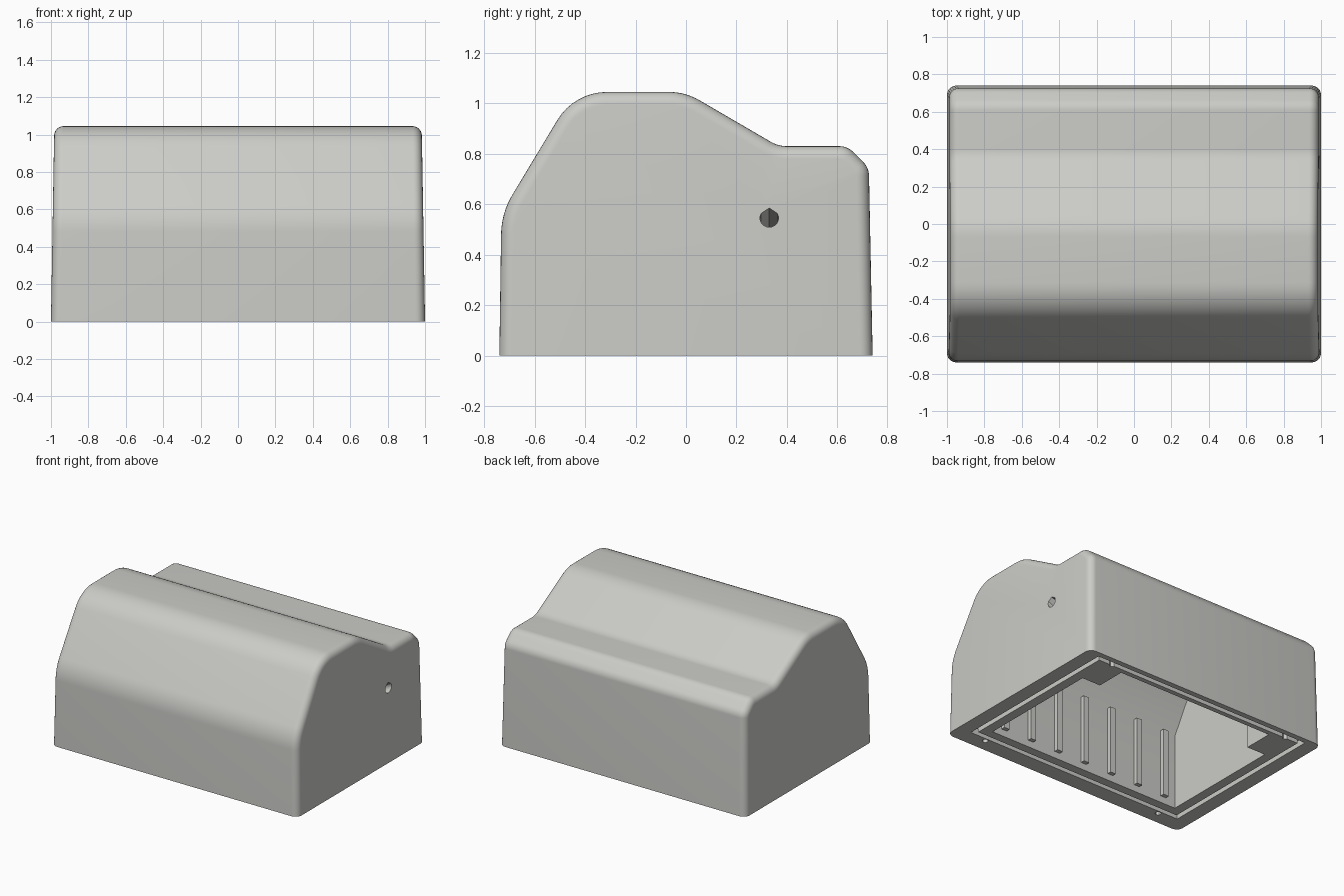
import bpy, bmesh, math
from mathutils import Vector

if "Cube" in bpy.data.objects:
    bpy.data.objects.remove(bpy.data.objects["Cube"])

shell_grey = bpy.data.materials.new("warm_light_grey")
shell_grey.diffuse_color = (0.6, 0.6, 0.575, 1)
shell_grey.use_nodes = True
shell_grey.node_tree.nodes["Principled BSDF"].inputs["Base Color"].default_value = shell_grey.diffuse_color


def make(name, verts, faces):
    """Mesh object with outward normals and the shell colour."""
    mesh = bpy.data.meshes.new(name)
    mesh.from_pydata(verts, [], faces)
    bm = bmesh.new()
    bm.from_mesh(mesh)
    bmesh.ops.recalc_face_normals(bm, faces=bm.faces)
    bm.to_mesh(mesh)
    bm.free()
    mesh.materials.append(shell_grey)
    obj = bpy.data.objects.new(name, mesh)
    bpy.context.collection.objects.link(obj)
    return obj


def loft(name, rings, closed=False):
    """Join equal rings of points; cap the ends or close into a loop."""
    n = len(rings[0])
    verts = [p for ring in rings for p in ring]
    faces = []
    for i in range(len(rings) if closed else len(rings) - 1):
        a, b = i * n, (i + 1) % len(rings) * n
        faces += [(a + j, a + (j + 1) % n, b + (j + 1) % n, b + j) for j in range(n)]
    if not closed:
        faces += [tuple(range(n)), tuple(range(len(verts) - n, len(verts)))]
    return make(name, verts, faces)


def box(name, x0, x1, y0, y1, z0, z1):
    return loft(name, [[(x0, y0, z), (x1, y0, z), (x1, y1, z), (x0, y1, z)] for z in (z0, z1)])


def rounded(corners, steps=8):
    """Side profile with filleted corners: list of (point, outward normal)."""
    pts = [Vector(c[:2]) for c in corners]
    out = []
    for i, p in enumerate(pts):
        if i in (0, len(pts) - 1):
            d = pts[1] - p if i == 0 else p - pts[-2]
            out.append((p, Vector((-d.y, d.x)).normalized()))
            continue
        t = corners[i][2]
        u, v = (p - pts[i - 1]).normalized(), (pts[i + 1] - p).normalized()
        n0, n1 = Vector((-u.y, u.x)), Vector((-v.y, v.x))
        turn = u.angle_signed(v)
        radius = t / math.tan(abs(turn) / 2)
        side = 1 if n0.dot(v) < 0 else -1
        centre = p - u * t - n0 * radius * side
        for k in range(steps + 1):
            n = n0.slerp(n1, k / steps)
            out.append((centre + n * radius * side, n))
    return out


def subtract(target, cutter):
    mod = target.modifiers.new("cut", 'BOOLEAN')
    mod.operation, mod.solver, mod.object = 'DIFFERENCE', 'EXACT', cutter
    bpy.context.view_layer.objects.active = target
    bpy.ops.object.modifier_apply(modifier=mod.name)
    bpy.data.objects.remove(cutter)


# Outer shell: side profile (y, z, fillet length) with rounded, drafted ends
profile = rounded([(-.74, 0), (-.732, .565, .085), (-.443, 1.045, .13), (-.003, 1.045, .065),
                   (.366, .83, .035), (.64, .83, .032), (.725, .745, .032), (.74, 0)])
R = .05
rings = []
arc = [k * math.pi / 12 for k in range(7)]
for s, angles in ((-1, arc), (1, arc[::-1])):
    for a in angles:
        ring = []
        for i, (p, n) in enumerate(profile):
            q = p - n * R * (1 - math.sin(a))
            z = 0 if i in (0, len(profile) - 1) else q.y
            ring.append((s * (1 - .017 * z - R * (1 - math.cos(a))), q.x, z))
        rings.append(ring)
shell = loft("housing_shell", rings)

# Hollow inside, open at the bottom
inner = [(-.52, -.1), (-.52, .55), (-.33, .88), (-.03, .88), (.32, .68), (.58, .68), (.63, .62), (.63, -.1)]
subtract(shell, loft("cavity_cutter", [[(x, y, z) for y, z in inner] for x in (-.79, .79)]))

# Seal groove around the bottom rim
def rim(d, z):
    x, y0, y1 = .895 - d, -.62 + d, .70 - d
    return [(-x, y0, z), (x, y0, z), (x, y1, z), (-x, y1, z)]


subtract(shell, loft("groove_cutter", [rim(0, -.05), rim(.035, -.05), rim(.035, .05), rim(0, .05)], True))

# Small screw holes in the rim
for x in (-.75, .75):
    for y in (-.645, .67):
        subtract(shell, loft("screw_cutter", [
            [(x + .02 * math.cos(k * math.pi / 6), y + .02 * math.sin(k * math.pi / 6), z)
             for k in range(12)] for z in (-.05, .12)]))

# Teardrop cable hole on the right, sloping down inwards
drop = [(.33, .585)] + [(.33 + .037 * math.cos(a), .545 + .037 * math.sin(a))
                        for a in [math.pi / 6 - k * math.pi / 9 for k in range(13)]]
subtract(shell, loft("cable_hole_cutter", [
    [(x, y, z + (x - .99) * .5) for y, z in drop] for x in (.7, 1.1)]))

bpy.ops.object.select_all(action='DESELECT')
shell.select_set(True)
bpy.context.view_layer.objects.active = shell
bpy.ops.object.shade_smooth_by_angle(angle=math.radians(30))

# Mounting blocks in the back corners
for s, side in ((-1, "left"), (1, "right")):
    box("corner_block_" + side, *sorted((s * .64, s * .79)), .41, .63, 0, .66)

# Ribs on the inside of the front wall
for k in range(-3, 4):
    box("front_rib", k * .23 - .022, k * .23 + .022, -.53, -.49, .05, .55)
